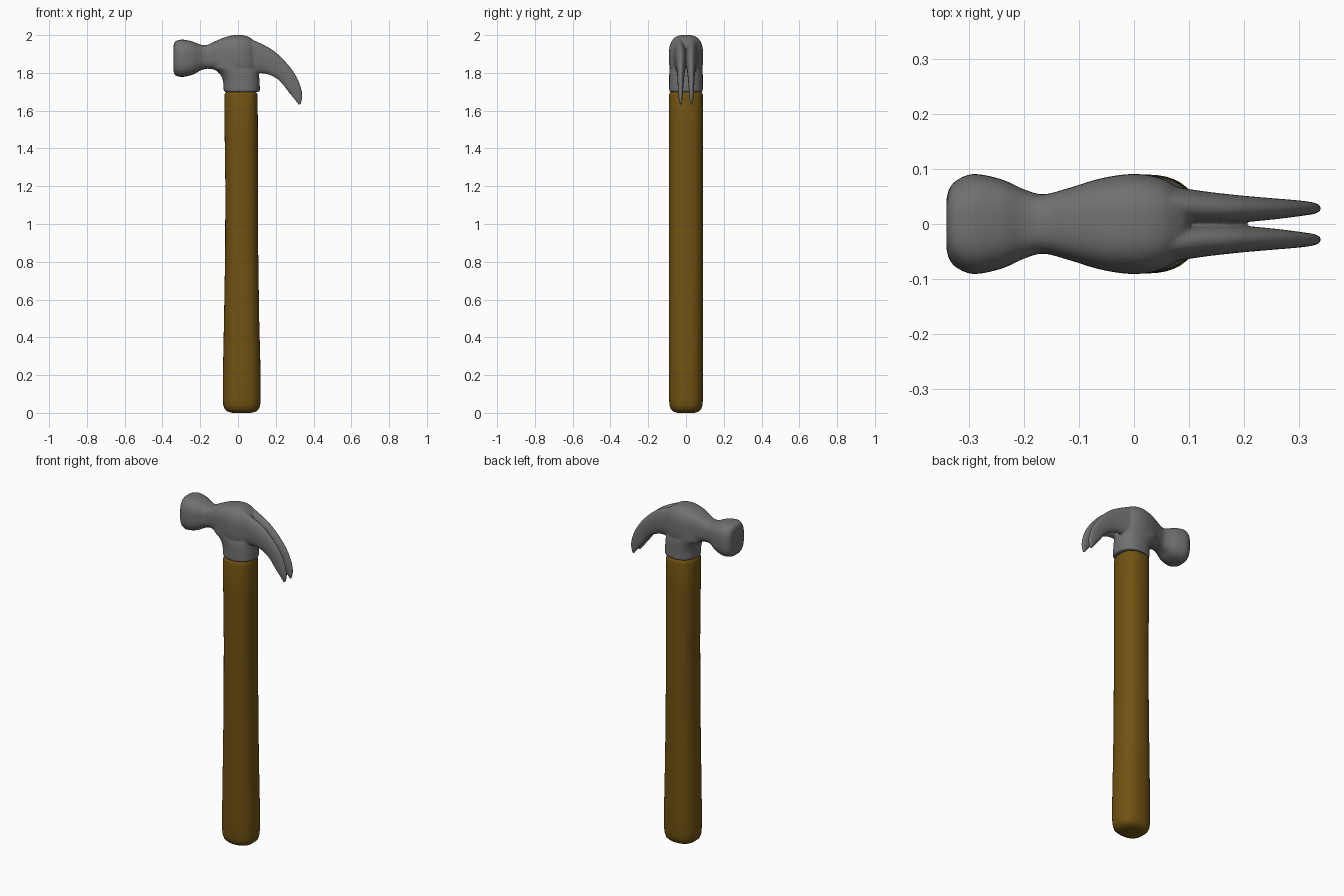
import bpy, bmesh, math
from mathutils import Vector

if "Cube" in bpy.data.objects:
    bpy.data.objects.remove(bpy.data.objects["Cube"])


def material(name, rgb):
    m = bpy.data.materials.new(name)
    m.diffuse_color = (*rgb, 1)
    m.use_nodes = True
    m.node_tree.nodes["Principled BSDF"].inputs["Base Color"].default_value = m.diffuse_color
    return m


def smooth_rows(rows, steps):
    """Catmull-Rom interpolation between section rows."""
    out = []
    for i in range(len(rows) - 1):
        a, b, c, d = [rows[min(max(i + k, 0), len(rows) - 1)] for k in (-1, 0, 1, 2)]
        for s in range(steps):
            t = s / steps
            out.append([0.5 * (2 * q + (r - p) * t + (2 * p - 5 * q + 4 * r - w) * t * t
                               + (3 * q - p - 3 * r + w) * t ** 3)
                        for p, q, r, w in zip(a, b, c, d)])
    out.append(rows[-1])
    return out


def loft(bm, sections, n=2.5, count=40):
    """Skin superellipse sections given as (centre, half axis u, half axis v)."""
    def bend(v):
        return math.copysign(abs(v) ** (2 / n), v)
    rings = []
    for c, u, v in sections:
        ring = []
        for i in range(count):
            a = math.tau * i / count
            ring.append(bm.verts.new(Vector(c) + Vector(u) * bend(math.cos(a))
                                     + Vector(v) * bend(math.sin(a))))
        rings.append(ring)
    for r, s in zip(rings, rings[1:]):
        for i in range(count):
            j = (i + 1) % count
            bm.faces.new((r[i], r[j], s[j], s[i]))
    bm.faces.new(rings[0])
    bm.faces.new(rings[-1])


def finish(bm, name, mat):
    bmesh.ops.recalc_face_normals(bm, faces=bm.faces)
    mesh = bpy.data.meshes.new(name)
    bm.to_mesh(mesh)
    bm.free()
    mesh.materials.append(mat)
    mesh.shade_smooth()
    ob = bpy.data.objects.new(name, mesh)
    bpy.context.collection.objects.link(ob)
    return ob


def upright(rows):
    """Rows of z, x low, x high, half depth."""
    return [((( a + b) / 2, 0, z), ((b - a) / 2, 0, 0), (0, r, 0)) for z, a, b, r in rows]


steel = material("grey steel", (0.165, 0.165, 0.165))
wood = material("brown wood", (0.165, 0.085, 0.006))

# Handle
bm = bmesh.new()
loft(bm, upright([
    (0.0, -0.03, 0.07, 0.045), (0.007, -0.055, 0.095, 0.068), (0.02, -0.07, 0.11, 0.081),
    (0.04, -0.078, 0.117, 0.087), (0.07, -0.08, 0.12, 0.09), (0.2, -0.08, 0.12, 0.09),
    (0.5, -0.074, 0.112, 0.09), (0.85, -0.068, 0.107, 0.09), (1.2, -0.067, 0.105, 0.09),
    (1.5, -0.071, 0.105, 0.09), (1.68, -0.072, 0.104, 0.09), (1.692, -0.069, 0.101, 0.087),
    (1.7, -0.06, 0.092, 0.078)]), 2.4)
finish(bm, "handle", wood)

bm = bmesh.new()
# Striking face, poll and top of the head: x, z low, z high, half depth
poll = smooth_rows([
    (-0.341, 1.81, 1.945, 0.045), (-0.335, 1.791, 1.963, 0.066), (-0.32, 1.782, 1.972, 0.081),
    (-0.29, 1.779, 1.976, 0.091), (-0.24, 1.79, 1.966, 0.081), (-0.20, 1.812, 1.95, 0.063),
    (-0.165, 1.822, 1.948, 0.054), (-0.12, 1.815, 1.968, 0.065), (-0.06, 1.79, 1.992, 0.083),
    (0, 1.77, 2.001, 0.091), (0.05, 1.77, 1.993, 0.083), (0.085, 1.78, 1.97, 0.062),
    (0.10, 1.80, 1.95, 0.04)], 5)
loft(bm, [((x, 0, (a + b) / 2), (0, r, 0), (0, 0, (b - a) / 2)) for x, a, b, r in poll], 2.8)

# Neck socket, flared into the poll
loft(bm, upright(smooth_rows([
    (1.699, -0.07, 0.11, 0.086), (1.71, -0.076, 0.116, 0.089), (1.75, -0.078, 0.114, 0.089),
    (1.785, -0.09, 0.112, 0.089), (1.81, -0.112, 0.11, 0.088), (1.83, -0.14, 0.108, 0.086),
    (1.88, -0.14, 0.105, 0.086)], 4)), 2.3)

# Claws: top x z, bottom x z, inner y, outer y
claw = smooth_rows([
    (0.05, 1.985, 0.05, 1.79, 0.0, 0.072), (0.117, 1.958, 0.115, 1.798, 0.0, 0.061),
    (0.196, 1.912, 0.17, 1.788, 0.002, 0.053), (0.275, 1.832, 0.222, 1.756, 0.008, 0.047),
    (0.321, 1.757, 0.270, 1.695, 0.014, 0.043), (0.340, 1.687, 0.303, 1.655, 0.018, 0.039),
    (0.333, 1.634, 0.320, 1.632, 0.023, 0.034)], 6)
for side in (1, -1):
    loft(bm, [(((tx + bx) / 2, side * (i + o) / 2, (tz + bz) / 2),
               (0, (o - i) / 2, 0), ((tx - bx) / 2, 0, (tz - bz) / 2))
              for tx, tz, bx, bz, i, o in claw], 2.2)
head = finish(bm, "hammer_head", steel)

# Fuse the forged pieces with soft transitions
fuse = head.modifiers.new("fuse", 'REMESH')
fuse.mode = 'VOXEL'
fuse.voxel_size = 0.0045
fuse.use_smooth_shade = True
soft = head.modifiers.new("soften", 'SMOOTH')
soft.factor = 0.5
soft.iterations = 5
